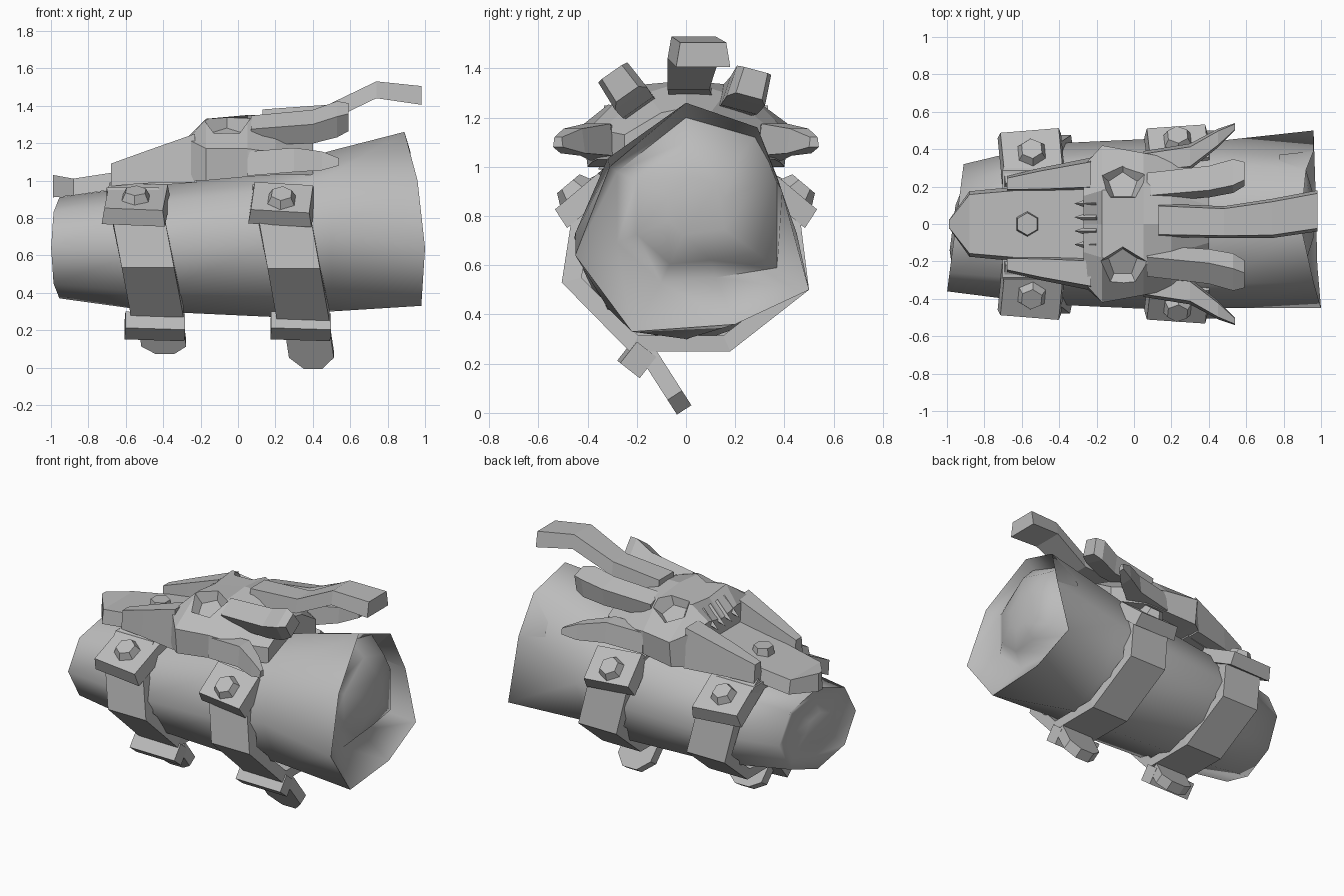
import bpy, bmesh
from math import sin, cos, pi, radians
from mathutils import Vector, Matrix

if "Cube" in bpy.data.objects:
    bpy.data.objects.remove(bpy.data.objects["Cube"])

GREY = (0.5, 0.5, 0.5, 1)
metal = bpy.data.materials.new("plain grey")
metal.use_nodes = True
metal.diffuse_color = GREY
metal.node_tree.nodes["Principled BSDF"].inputs["Base Color"].default_value = GREY


def finish(name, bm, smooth=None):
    """Turn a bmesh into a named object, optionally smooth by angle."""
    bmesh.ops.recalc_face_normals(bm, faces=bm.faces)
    mesh = bpy.data.meshes.new(name)
    bm.to_mesh(mesh)
    bm.free()
    mesh.materials.append(metal)
    ob = bpy.data.objects.new(name, mesh)
    bpy.context.collection.objects.link(ob)
    if smooth:
        bpy.ops.object.select_all(action='DESELECT')
        ob.select_set(True)
        bpy.context.view_layer.objects.active = ob
        bpy.ops.object.shade_smooth_by_angle(angle=radians(smooth))
    return ob


def loft(name, rings, smooth=None, closed=False):
    """Skin closed rings of equal length, then cap or join the ends."""
    bm = bmesh.new()
    loops = [[bm.verts.new(p) for p in ring] for ring in rings]
    n = len(loops[0])
    pairs = list(zip(loops, loops[1:]))
    if closed:
        pairs.append((loops[-1], loops[0]))
    else:
        bm.faces.new(loops[0])
        bm.faces.new(loops[-1])
    for a, b in pairs:
        for i in range(n):
            j = (i + 1) % n
            bm.faces.new((a[i], a[j], b[j], b[i]))
    return finish(name, bm, smooth)


def bar(name, stations, taper=0.75, roll=0.0):
    """Four-sided bar running along x: x, y, z, width, height."""
    rings = []
    turn = Matrix.Rotation(roll, 3, 'X')
    for x, y, z, w, h in stations:
        t = w * taper
        corners = ((-w, -h), (w, -h), (t, h), (-t, h))
        rings.append([Vector((x, y, z)) + turn @ Vector((0, a / 2, b / 2))
                      for a, b in corners])
    return loft(name, rings)


def frame(x, y, z, tilt, lean=0.0):
    return (Matrix.Translation((x, y, z)) @ Matrix.Rotation(tilt, 4, 'X')
            @ Matrix.Rotation(lean, 4, 'Z'))


def block(name, mat, size, taper=1.0):
    """Box whose upper face can be narrowed."""
    bm = bmesh.new()
    bmesh.ops.create_cube(bm, size=1)
    for v in bm.verts:
        k = taper if v.co.z > 0 else 1
        v.co = Vector((v.co.x * size[0] * k, v.co.y * size[1] * k, v.co.z * size[2]))
    bm.transform(mat)
    return finish(name, bm)


def prism(name, mat, sides, r1, r2, depth):
    bm = bmesh.new()
    bmesh.ops.create_cone(bm, cap_ends=True, segments=sides, radius1=r1,
                          radius2=r2, depth=depth, matrix=mat)
    return finish(name, bm)


# Arm tube: flared at one end, each end closed by a dome behind the rim
def oval(x, cy, cz, ry, rz, slant=0.0):
    ring = []
    for i in range(8):
        a = i * pi / 4
        y = cy + ry * sin(a)
        ring.append((x + slant * (y - cy), y, cz + rz * cos(a)))
    return ring


flare = [(0, 1.26), (0.29, 1.16), (0.39, 0.9), (0.50, 0.50),
         (0.2, 0.36), (-0.22, 0.33), (-0.45, 0.64), (-0.31, 1.0)]
flare_x = [0.89, 0.92, 0.96, 0.96, 0.97, 0.98, 1.0, 0.96]
groove = [(0, 1.2), (0.28, 1.12), (0.37, 0.96), (0.37, 0.59),
          (0.12, 0.55), (-0.1, 0.53), (-0.28, 0.69), (-0.28, 0.98)]


def shrink(x, k):
    return [(x, 0.04 + (y - 0.04) * k, 0.83 + (z - 0.83) * k) for y, z in groove]


rim = [(x, y, z) for x, (y, z) in zip(flare_x, flare)]
valley = [(0.83 - 0.15 * y, y, z) for y, z in groove]
loft("arm_tube", [
    oval(-0.97, -0.02, 0.65, 0.12, 0.1, 0.13),
    oval(-0.93, -0.02, 0.65, 0.27, 0.2, 0.13),
    oval(-0.955, -0.02, 0.64, 0.34, 0.27, 0.13),
    oval(-0.45, 0, 0.64, 0.43, 0.34),
    oval(0.2, 0, 0.67, 0.46, 0.4),
    oval(0.5, 0, 0.73, 0.45, 0.43),
    rim, valley, shrink(0.92, 0.75), shrink(0.96, 0.35)], 100)

# Straps with shoulder pads, bolts, clasps and hanging tabs
strap_path = [(-0.30, 0.98), (-0.46, 0.82), (-0.505, 0.53), (-0.23, 0.25),
              (0.18, 0.25), (0.5, 0.5), (0.46, 0.82), (0.30, 0.98)]
for label, x0, k, pad_y, pad_len, tilt, drop in (
        ("front", -0.545, 0.95, 0.345, 0.33, 27, 0.19),
        ("rear", 0.235, 1.0, 0.405, 0.25, 40, 0.285)):
    rings = []
    for y, z in strap_path:
        x = x0 + (0.88 - z) * 0.18
        z = 0.65 + (z - 0.65) * k
        y *= k
        under = (y * 0.84, 0.65 + (z - 0.65) * 0.84)
        rings.append([(x - 0.14, y, z), (x + 0.14, y, z),
                      (x + 0.14, *under), (x - 0.14, *under)])
    loft(label + "_strap", rings, closed=True)
    for side, s in (("left", 1), ("right", -1)):
        mat = frame(x0, s * pad_y, 0.875, -s * radians(tilt), s * 0.09)
        block(f"{label}_{side}_pad", mat, (0.34, pad_len, 0.09), 0.92)
        prism(f"{label}_{side}_bolt", mat @ Matrix.Translation((0, s * 0.02, 0.06)),
              6, 0.09, 0.06, 0.06)
    x1 = x0 + 0.1
    block(label + "_clasp", frame(x1, -0.2, 0.22, radians(-38), 0.05), (0.32, 0.1, 0.11))
    direction = Vector((0.12, 0.5, -0.78)).normalized()
    side_way = Vector((0, 0.84, 0.54)) * 0.035
    tab = []
    for t, w in ((0, 0.12), (drop * 0.75, 0.12), (drop, 0.05)):
        c = Vector((x1 + 0.03, -0.16, 0.25)) + direction * t
        wx = Vector((w, 0, 0))
        tab.append([c - wx - side_way, c + wx - side_way, c + wx + side_way, c - wx + side_way])
    loft(label + "_tab", tab)


# Beast skull: half profiles mirrored across the middle
def mirrored(x, half):
    return ([(x, y, z) for y, z in half] +
            [(x, -y, z) for y, z in reversed(half) if y > 0])


skull = loft("skull", [
    mirrored(-0.27, [(0, 1.2), (0.15, 1.23), (0.31, 1.22), (0.33, 1.0)]),
    mirrored(-0.17, [(0, 1.31), (0.18, 1.33), (0.42, 1.17), (0.40, 1.0)]),
    mirrored(0.05, [(0, 1.35), (0.22, 1.33), (0.38, 1.17), (0.38, 1.02)]),
    mirrored(0.2, [(0, 1.35), (0.16, 1.3), (0.35, 1.15), (0.36, 1.03)]),
    mirrored(0.4, [(0, 1.24), (0.1, 1.22), (0.25, 1.13), (0.25, 1.03)])])

# Eye sockets cut into the brow
for s in (1, -1):
    cutter = prism("eye_cutter", frame(-0.06, s * 0.235, 1.31, -s * radians(25)),
                   5, 0.08, 0.18, 0.14)
    mod = skull.modifiers.new("eye_socket", 'BOOLEAN')
    mod.operation = 'DIFFERENCE'
    mod.solver = 'EXACT'
    mod.object = cutter
    bpy.context.view_layer.update()
    cut = bpy.data.meshes.new_from_object(
        skull.evaluated_get(bpy.context.evaluated_depsgraph_get()))
    skull.modifiers.clear()
    skull.data = cut
    bpy.data.objects.remove(cutter)

# Snout with nose bolt and a row of teeth
loft("snout", [[(x, -w, lo), (x, w, lo), (x, w * 0.9, hi), (x, -w * 0.9, hi)]
               for x, w, lo, hi in ((-0.99, 0.02, 0.91, 1.03), (-0.88, 0.175, 0.92, 1.01),
                                    (-0.62, 0.2, 0.96, 1.05), (-0.22, 0.27, 0.99, 1.11))])
prism("nose_bolt", frame(-0.57, 0, 1.07, 0), 6, 0.07, 0.06, 0.06)
for i in range(4):
    mat = frame(-0.25, -0.11 + i * 0.073, 1.21, 0) @ Matrix.Rotation(radians(-120), 4, 'Y')
    prism(f"tooth_{i + 1}", mat, 4, 0.05, 0, 0.16)

# Paired ridges, brow horns and cheek spikes
for side, s, roll in (("left", 1, -15), ("right", -1, 35)):
    bar(side + "_snout_ridge", [(-0.68, s * 0.215, 1.03, 0.08, 0.12),
                                (-0.5, s * 0.235, 1.07, 0.13, 0.17),
                                (-0.23, s * 0.265, 1.12, 0.18, 0.26)])
    bar(side + "_brow_horn", [(0.07, s * 0.2, 1.27, 0.14, 0.1),
                              (0.4, s * 0.23, 1.29, 0.15, 0.12),
                              (0.53, s * 0.26, 1.33, 0.16, 0.13),
                              (0.59, s * 0.27, 1.34, 0.11, 0.11)], 0.9, radians(roll))
    bar(side + "_cheek_spike", [(0.05, s * 0.33, 1.09, 0.12, 0.13),
                                (0.3, s * 0.36, 1.11, 0.14, 0.13),
                                (0.45, s * 0.46, 1.105, 0.1, 0.1),
                                (0.54, s * 0.52, 1.1, 0.04, 0.04)])

# Crest horn sweeping back from the crown
bar("crest_horn", [(0.13, 0.02, 1.33, 0.18, 0.1), (0.48, 0.01, 1.36, 0.17, 0.09),
                   (0.74, 0.03, 1.485, 0.21, 0.09), (0.98, 0.07, 1.455, 0.22, 0.1)], 0.85)
